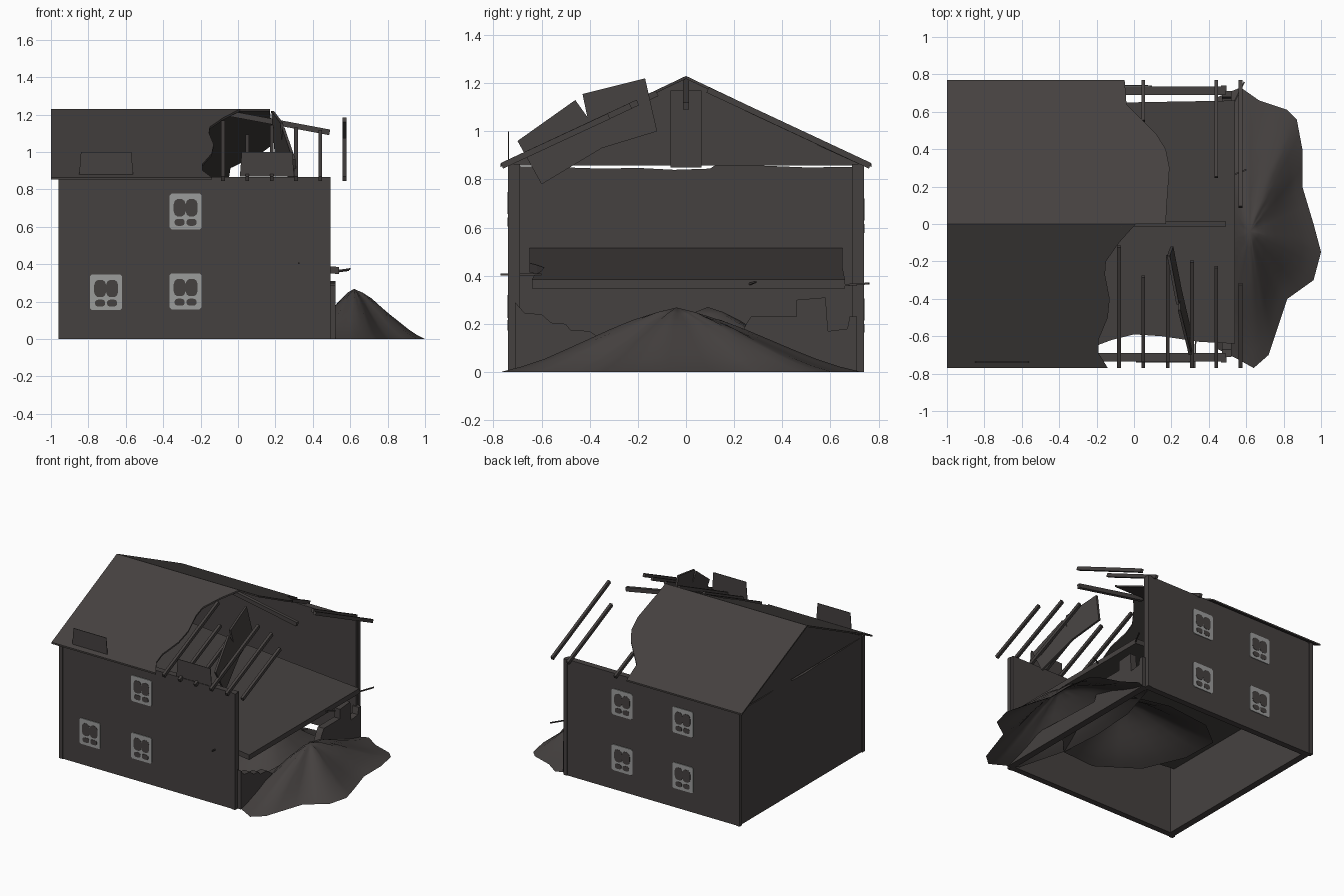
import bpy, bmesh, math, random
from mathutils import Vector, Matrix

random.seed(4)
if "Cube" in bpy.data.objects:
    bpy.data.objects.remove(bpy.data.objects["Cube"])


def material(name, rgb):
    m = bpy.data.materials.new(name)
    m.use_nodes = True
    m.diffuse_color = (*rgb, 1)
    m.node_tree.nodes["Principled BSDF"].inputs["Base Color"].default_value = (*rgb, 1)
    return m


STONE = material("sooty_brown_grey", (0.060, 0.053, 0.051))
FRAME = material("pale_grey", (0.33, 0.335, 0.33))


def finish(name, bm, mat=STONE, smooth=False):
    bmesh.ops.recalc_face_normals(bm, faces=bm.faces)
    me = bpy.data.meshes.new(name)
    bm.to_mesh(me)
    bm.free()
    me.materials.append(mat)
    for p in me.polygons:
        p.use_smooth = smooth
    ob = bpy.data.objects.new(name, me)
    bpy.context.collection.objects.link(ob)
    return ob


def box(name, lo, hi):
    lo, hi = Vector(lo), Vector(hi)
    bm = bmesh.new()
    bmesh.ops.create_cube(bm, size=1, matrix=Matrix.Translation((lo + hi) / 2)
                          @ Matrix.Diagonal((*(hi - lo), 1)))
    return finish(name, bm)


def sheet(name, pts, offset, mat=STONE):
    """Flat outline given a thickness."""
    bm = bmesh.new()
    face = bm.faces.new([bm.verts.new(p) for p in pts])
    ext = bmesh.ops.extrude_face_region(bm, geom=[face], use_keep_orig=True)
    moved = [g for g in ext["geom"] if isinstance(g, bmesh.types.BMVert)]
    bmesh.ops.translate(bm, verts=moved, vec=offset)
    return finish(name, bm, mat)


def beam(name, a, b, w, h):
    a, b = Vector(a), Vector(b)
    d = b - a
    bm = bmesh.new()
    bmesh.ops.create_cube(bm, size=1, matrix=Matrix.Translation((a + b) / 2)
                          @ d.to_track_quat("Y", "Z").to_matrix().to_4x4()
                          @ Matrix.Diagonal((w, d.length, h, 1)))
    return finish(name, bm)


def roof_z(y):
    return 1.23 - 0.475 * abs(y)


# Walls and corner posts
X0, X1, Y, TOP = -0.95, 0.49, 0.735, 0.865
for side, s in (("front", -1), ("back", 1)):
    box(side + "_wall", (X0, min(s * Y, s * 0.69), 0), (X1, max(s * Y, s * 0.69), TOP))
    for end, x in (("right", -0.945), ("left", 0.48)):
        box(f"{side}_{end}_post", (x - 0.015, s * 0.725 - 0.015, 0),
            (x + 0.015, s * 0.725 + 0.015, TOP))

# End wall with a ragged top, and the gable above it
ragged = [(0.69, 0.852), (0.5, 0.85), (0.3, 0.858), (0.12, 0.858), (0.1, 0.845), (-0.05, 0.84),
          (-0.2, 0.848), (-0.35, 0.845), (-0.5, 0.85), (-0.69, 0.855)]
sheet("right_end_wall", [(X0, -0.69, 0), (X0, 0.69, 0)] + [(X0, y, z) for y, z in ragged],
      (0.05, 0, 0))
sheet("right_gable", [(X0, -0.74, 0.857), (X0, 0.74, 0.857), (X0, 0, 1.22)], (0.03, 0, 0))
box("gable_post", (-0.92, -0.065, 0.85), (-0.87, 0.065, 1.17))

# Stumps of the collapsed end wall
stump = [(-0.71, 0), (-0.71, 0.29), (-0.67, 0.245), (-0.6, 0.24), (-0.56, 0.205),
         (-0.5, 0.2), (-0.48, 0.175), (-0.4, 0.17), (-0.33, 0.12), (0.2, 0.1), (0.25, 0.2),
         (0.27, 0.23), (0.46, 0.23), (0.46, 0.3), (0.58, 0.31), (0.59, 0.17),
         (0.67, 0.18), (0.68, 0.23), (0.71, 0.23), (0.71, 0)]
sheet("broken_end_wall", [(0.47, y, z) for y, z in stump], (0.05, 0, 0))

# Roof slopes with ragged edges
front_edge = [(0.01, 0), (-0.08, -0.1), (-0.15, -0.2), (-0.155, -0.27), (-0.13, -0.4),
              (-0.14, -0.5), (-0.19, -0.62), (-0.19, -0.69), (-0.14, -0.77)]
back_edge = [(0.17, 0), (0.175, 0.1), (0.19, 0.3), (0.17, 0.4), (0.12, 0.48),
             (0.04, 0.56), (-0.04, 0.64), (-0.05, 0.77)]
for side, edge in (("front", front_edge), ("back", back_edge)):
    outline = [(-1, 0)] + edge + [(-1, edge[-1][1])]
    sheet(side + "_roof", [(x, y, roof_z(y)) for x, y in outline], (0, 0, -0.012))

# Exposed rafters and the sagging ridge beam
rafters = {-1: [(-0.08, 0.12), (0.05, 0.28), (0.18, 0.17), (0.31, 0.2), (0.44, 0.23), (0.57, 0.32)],
           1: [(0.05, 0.55), (0.44, 0.25), (0.57, 0.09)]}
for s, rows in rafters.items():
    for x, y in rows:
        beam("rafter", (x, s * y, roof_z(y) - 0.015), (x, s * 0.765, roof_z(0.765) - 0.01), 0.02, 0.025)
beam("ridge_beam", (-0.07, 0, 1.21), (0.49, 0, 1.105), 0.025, 0.03)

# Torn roof boards
torn = [(-0.7, 0.96), (-0.46, 1.13), (-0.41, 1.06), (-0.43, 1.155), (-0.17, 1.22),
        (-0.12, 1.0), (-0.35, 0.93), (-0.6, 0.78)]
sheet("torn_roof_board", [(0.17 - 0.16 * y + 0.12 * (1.05 - z), y, z) for y, z in torn], (0.015, 0, 0))
for x in (-0.85, 0.01):
    sheet("eave_board", [(x, -0.74, 0.87), (x + 0.29, -0.74, 0.87), (x + 0.28, -0.74, 1.0),
                         (x + 0.01, -0.74, 1.0)], (0, 0.004, 0))

# Fallen upper floor, tilted down to the open end
floor = [(0.54, -0.64), (0.35, -0.63), (0.15, -0.6), (0, -0.59), (-0.12, -0.62),
         (-0.2, -0.65), (-0.9, -0.65), (-0.9, 0.65), (-0.03, 0.65), (0.54, 0.66)]
sheet("fallen_floor", [(x, y, 0.385 + 0.091 * (0.54 - x)) for x, y in floor], (0, 0, -0.038))

# Bent metal rods
for a, b in (((0.53, 0.64, 0.36), (0.59, 0.76, 0.368)), ((0.33, -0.6, 0.405), (0.325, -0.77, 0.405)),
             ((0.5, 0.25, 0.36), (0.6, 0.29, 0.375))):
    beam("bent_rod", a, b, 0.008, 0.008)


# Rubble heaps
def heap(name, apex, outline, rings=8):
    bm = bmesh.new()
    apex = Vector(apex)
    # subdivide the outline for a softer rim
    rim = []
    for i, p in enumerate(outline):
        q = outline[(i + 1) % len(outline)]
        rim += [Vector((*p, 0)), Vector(((p[0] + q[0]) / 2, (p[1] + q[1]) / 2, 0))]
    base = Vector((apex.x, apex.y, 0))
    top = bm.verts.new(apex)
    previous = None
    for r in range(1, rings + 1):
        t = r / rings
        z = apex.z * (0.6 * (1 - t) + 0.2 * (1 + math.cos(math.pi * t)))
        ring = []
        for p in rim:
            bump = random.uniform(-0.006, 0.006) * (1 - t)
            ring.append(bm.verts.new(base.lerp(p, t) + Vector((0, 0, z + bump))))
        for i in range(len(ring)):
            j = (i + 1) % len(ring)
            if previous:
                bm.faces.new((previous[i], ring[i], ring[j], previous[j]))
            else:
                bm.faces.new((top, ring[i], ring[j]))
        previous = ring
    return finish(name, bm, smooth=True)


heap("outer_rubble", (0.62, -0.04, 0.268),
     [(0.45, 0.68), (0.57, 0.73), (0.67, 0.66), (0.82, 0.61), (0.87, 0.56), (0.9, 0.4),
      (0.9, 0.2), (0.96, 0), (1, -0.15), (0.96, -0.3), (0.82, -0.4), (0.77, -0.55),
      (0.72, -0.7), (0.64, -0.77), (0.55, -0.72), (0.45, -0.67), (0.35, -0.3), (0.33, 0), (0.35, 0.35)])
heap("inner_rubble", (0.2, 0.09, 0.27),
     [(0.5, 0.55), (0.2, 0.62), (-0.15, 0.58), (-0.34, 0.43), (-0.33, 0.15),
      (-0.2, -0.15), (0.08, -0.34), (0.35, -0.32), (0.5, -0.16)])


# Windows: pale frames with dark panes
def window(x, z, s):
    y = s * Y
    c, w, h = 0.01, 0.085, 0.096
    corners = [(-w + c, -h), (w - c, -h), (w, -h + c), (w, h - c),
               (w - c, h), (-w + c, h), (-w, h - c), (-w, -h + c)]
    sheet("window_frame", [(x + u, y, z + v) for u, v in corners], (0, s * 0.005, 0), FRAME)
    for u in (-0.032, 0.032):
        for v, rx, rz in ((0.02, 0.033, 0.047), (-0.058, 0.027, 0.019)):
            ring = [(x + u + rx * math.copysign(abs(math.cos(a)) ** 0.7, math.cos(a)), y + s * 0.005,
                     z + v + rz * math.copysign(abs(math.sin(a)) ** 0.7, math.sin(a)))
                    for a in (math.tau * (k + 0.5) / 12 for k in range(12))]
            sheet("window_pane", ring, (0, s * 0.002, 0))


for x, z in ((-0.705, 0.25), (-0.28, 0.255), (-0.28, 0.682)):
    window(x, z, -1)
for x in (-0.49, 0.01):
    for z in (0.24, 0.655):
        window(x, z, 1)
